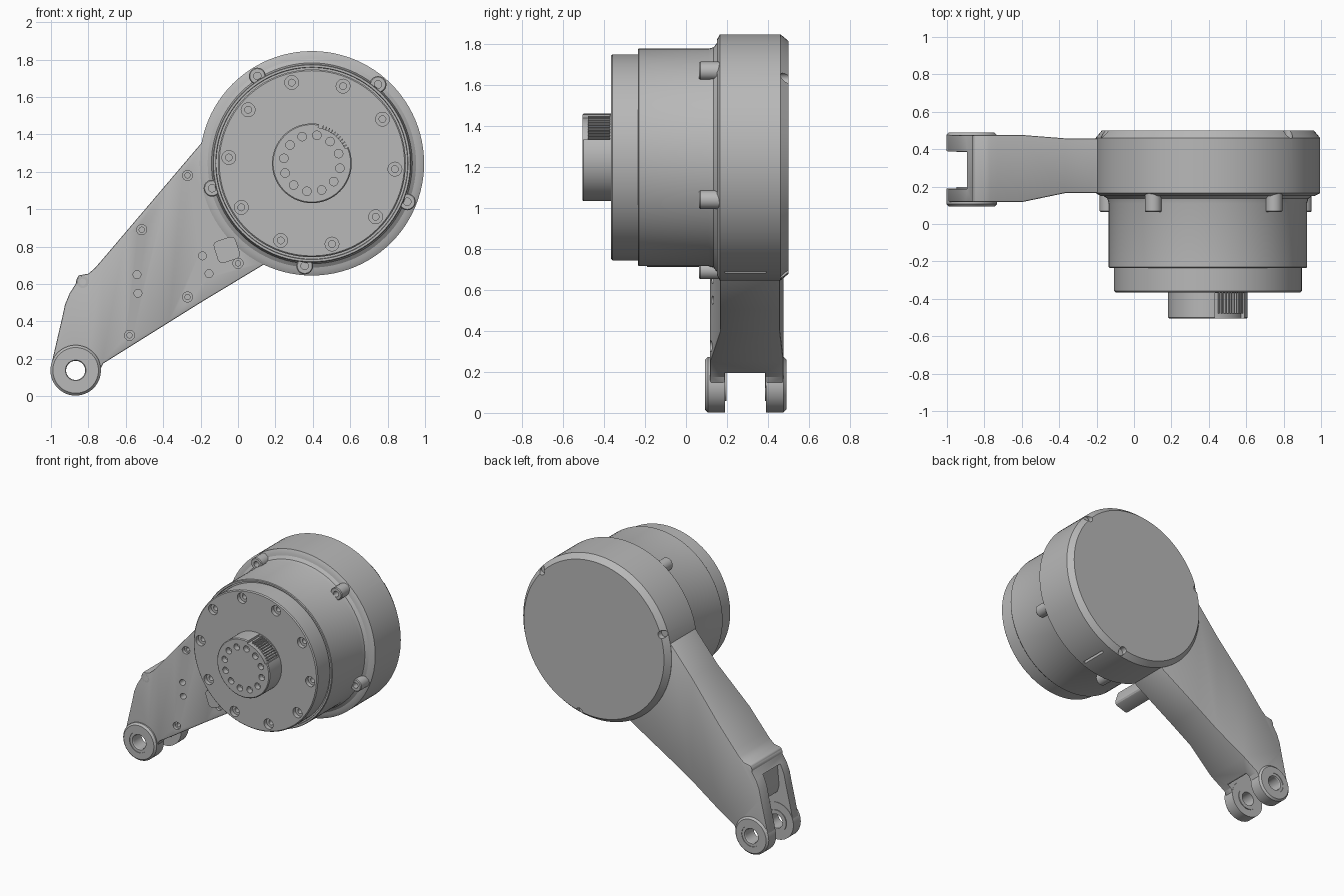
import bpy, bmesh
from math import sin, cos, radians, pi

if "Cube" in bpy.data.objects:
    bpy.data.objects.remove(bpy.data.objects["Cube"], do_unlink=True)

grey = bpy.data.materials.new("machined_grey")
grey.use_nodes = True
grey.diffuse_color = (0.48, 0.48, 0.48, 1)
grey.node_tree.nodes["Principled BSDF"].inputs["Base Color"].default_value = (0.48, 0.48, 0.48, 1)

CX, CZ = 0.395, 1.245      # drum axis
LX, LZ = -0.868, 0.138     # fork pin axis


def polar(r, deg):
    a = radians(deg)
    return CX + r * cos(a), CZ + r * sin(a)


def add_lathe(bm, profile, x, z, segs=32, closed=False):
    """Revolve (radius, y) points about an axis parallel to y."""
    rings = [[bm.verts.new((x + r * cos(2 * pi * i / segs), y, z + r * sin(2 * pi * i / segs)))
              for i in range(segs)] for r, y in profile]
    pairs = list(zip(rings, rings[1:]))
    if closed:
        pairs.append((rings[-1], rings[0]))
    else:
        bm.faces.new(rings[0])
        bm.faces.new(rings[-1])
    for a, b in pairs:
        for i in range(segs):
            j = (i + 1) % segs
            bm.faces.new((a[i], a[j], b[j], b[i]))


def add_prism(bm, pts, y0, y1):
    """Extrude an (x, z) outline along y."""
    a = [bm.verts.new((x, y0, z)) for x, z in pts]
    b = [bm.verts.new((x, y1, z)) for x, z in pts]
    bm.faces.new(a)
    bm.faces.new(b)
    for i in range(len(pts)):
        j = (i + 1) % len(pts)
        bm.faces.new((a[i], a[j], b[j], b[i]))


def finish(name, bm):
    bmesh.ops.recalc_face_normals(bm, faces=bm.faces)
    me = bpy.data.meshes.new(name)
    bm.to_mesh(me)
    bm.free()
    me.materials.append(grey)
    ob = bpy.data.objects.new(name, me)
    bpy.context.collection.objects.link(ob)
    return ob


def activate(ob):
    bpy.ops.object.select_all(action='DESELECT')
    ob.select_set(True)
    bpy.context.view_layer.objects.active = ob


def smooth(ob):
    activate(ob)
    bpy.ops.object.shade_smooth_by_angle(angle=radians(30))


def lathe(name, profile, x=CX, z=CZ, segs=96, closed=False):
    bm = bmesh.new()
    add_lathe(bm, profile, x, z, segs, closed)
    return finish(name, bm)


def cut(ob, bm):
    cutter = finish("cutter", bm)
    cutter.hide_render = True
    mod = ob.modifiers.new("cut", 'BOOLEAN')
    mod.operation = 'DIFFERENCE'
    mod.solver = 'EXACT'
    mod.object = cutter
    activate(ob)
    bpy.ops.object.modifier_apply(modifier=mod.name)
    bpy.data.objects.remove(cutter, do_unlink=True)


def counterbore(bm, x, z, y, wide, narrow, depth):
    add_lathe(bm, [(wide, y - 0.05), (wide, y + depth), (narrow, y + depth),
                   (narrow, y + depth + 0.05)], x, z, 20)


# Rear housing disc with chamfered back, rim notches and a slit underneath
disc = lathe("rear_housing", [(0.5, 0.15), (0.572, 0.15), (0.6, 0.165), (0.6, 0.46), (0.567, 0.5)])
bm = bmesh.new()
for k in range(3):
    add_lathe(bm, [(0.027, 0.46), (0.027, 0.55)], *polar(0.573, 42 + 120 * k), 20)
sx, sz = polar(0.6, -69)
add_prism(bm, [(sx - 0.008, sz - 0.03), (sx + 0.008, sz - 0.03),
               (sx + 0.008, sz + 0.02), (sx - 0.008, sz + 0.02)], 0.19, 0.39)
cut(disc, bm)
smooth(disc)

# Main drum with flared root and grooved front edge
drum = lathe("main_drum", [(0.505, -0.22), (0.512, -0.22), (0.514, -0.235), (0.526, -0.235),
                           (0.53, -0.23), (0.53, 0.11), (0.537, 0.135), (0.56, 0.152), (0.56, 0.2)])
smooth(drum)

# Front cap with a ring of counterbored screws
cap = lathe("front_cap", [(0.495, -0.365), (0.502, -0.358), (0.502, -0.2)])
bm = bmesh.new()
for k in range(10):
    counterbore(bm, *polar(0.445, 104 + 36 * k), -0.365, 0.037, 0.018, 0.03)
cut(cap, bm)
smooth(cap)

# Output hub with bolt holes and a toothed relief
hub = lathe("output_hub", [(0.207, -0.505), (0.213, -0.499), (0.213, -0.34)])
bm = bmesh.new()
for k in range(12):
    add_lathe(bm, [(0.023, -0.55), (0.023, -0.465)], *polar(0.152, 20 + 30 * k), 16)
cut(hub, bm)
bm = bmesh.new()
arc = range(24, 81, 4)
add_prism(bm, [polar(0.194, a) for a in arc] + [polar(0.25, a) for a in reversed(arc)], -0.55, -0.37)
cut(hub, bm)
smooth(hub)
bm = bmesh.new()
for a in range(28, 78, 5):
    add_prism(bm, [polar(0.188, a - 1.2), polar(0.188, a + 1.2),
                   polar(0.211, a + 0.8), polar(0.211, a - 0.8)], -0.478, -0.36)
finish("hub_teeth", bm)

# Five screw bosses around the drum
bm = bmesh.new()
for k in range(5):
    x, z = polar(0.55, 50 + 72 * k)
    add_lathe(bm, [(0.045, 0.17), (0.045, 0.07), (0.04, 0.064), (0.02, 0.064), (0.02, 0.12)], x, z, 24)
smooth(finish("drum_bosses", bm))

# Tapered arm: outline extruded, then widened towards the fork
outline = [(-0.19, 1.36), (-0.73, 0.725), (-0.765, 0.685), (-0.8, 0.655), (-0.855, 0.645),
           (-0.868, 0.6), (-0.9, 0.55), (-0.925, 0.49), (-0.94, 0.42), (-0.998, 0.17),
           (-0.98, 0.09), (-0.9, 0.03), (-0.8, 0.06), (-0.742, 0.13), (-0.72, 0.175),
           (-0.2, 0.5), (0.14, 0.705), (0.3, 1.0)]
bm = bmesh.new()
add_prism(bm, outline, 0.165, 0.458)
for px in (-0.37, -0.6):
    bmesh.ops.bisect_plane(bm, geom=bm.verts[:] + bm.edges[:] + bm.faces[:],
                           plane_co=(px, 0, 0), plane_no=(1, 0, 0))
for v in bm.verts:
    t = min(1, max(0, (-0.37 - v.co.x) / 0.23))
    v.co.y += -0.048 * t if v.co.y < 0.3 else 0.018 * t
arm = finish("arm", bm)
bev = arm.modifiers.new("edge", 'BEVEL')
bev.width = 0.008
bev.segments = 2
bev.limit_method = 'ANGLE'
bev.angle_limit = radians(60)
activate(arm)
bpy.ops.object.modifier_apply(modifier="edge")

# Fork slot and pin clearance
bm = bmesh.new()
add_prism(bm, [(-1.1, -0.05), (-0.66, -0.05), (-0.66, 0.195), (-0.70, 0.195), (-0.73, 0.25),
               (-0.78, 0.31), (-0.87, 0.35), (-0.885, 0.4), (-0.87, 0.56), (-1.1, 0.56)], 0.188, 0.388)
cut(arm, bm)
bm = bmesh.new()
add_lathe(bm, [(0.12, 0), (0.12, 0.6)], LX, LZ, 48)
cut(arm, bm)


# Arm screws and plain holes
def front_y(x):
    return 0.165 - 0.048 * min(1, max(0, (-0.37 - x) / 0.23))


bm = bmesh.new()
for x, z in [(-0.27, 1.18), (-0.515, 0.89), (-0.27, 0.53), (-0.58, 0.325), (0.0, 0.71)]:
    counterbore(bm, x, z, front_y(x), 0.027, 0.014, 0.02)
for x, z in [(-0.19, 0.75), (-0.155, 0.655), (-0.54, 0.65), (-0.535, 0.55)]:
    add_lathe(bm, [(0.021, 0.05), (0.021, 0.2)], x, z, 20)
cut(arm, bm)
smooth(arm)

# Elbow boss across the arm
smooth(lathe("elbow_boss", [(0.018, 0.15), (0.018, 0.117), (0.032, 0.117), (0.036, 0.121),
                            (0.036, 0.473)], -0.83, 0.61, 32))

# Fork lugs with pressed bushings, mirrored about the arm's middle plane
MID = 0.291
for name, s in (("front", -1), ("rear", 1)):
    lug = [(0.075, 0.1), (0.135, 0.1), (0.135, 0.185), (0.122, 0.198), (0.075, 0.198)]
    bush = [(0.051, 0.094), (0.08, 0.094), (0.08, 0.19), (0.075, 0.194), (0.055, 0.194), (0.051, 0.188)]
    for part, prof in (("lug", lug), ("bushing", bush)):
        smooth(lathe(name + "_fork_" + part, [(r, MID + s * d) for r, d in prof], LX, LZ, 64, True))

# Cable port: rounded block standing beside the drum
port = []
for q in range(4):
    qa = 18 + 90 * q
    ox, oz = 0.05 * cos(radians(qa + 45)), 0.05 * sin(radians(qa + 45))
    for d in (0, 30, 60, 90):
        a = radians(qa + d)
        port.append((-0.06 + ox + 0.026 * cos(a), 0.782 + oz + 0.026 * sin(a)))
bm = bmesh.new()
add_prism(bm, port, -0.19, 0.2)
smooth(finish("cable_port", bm))
